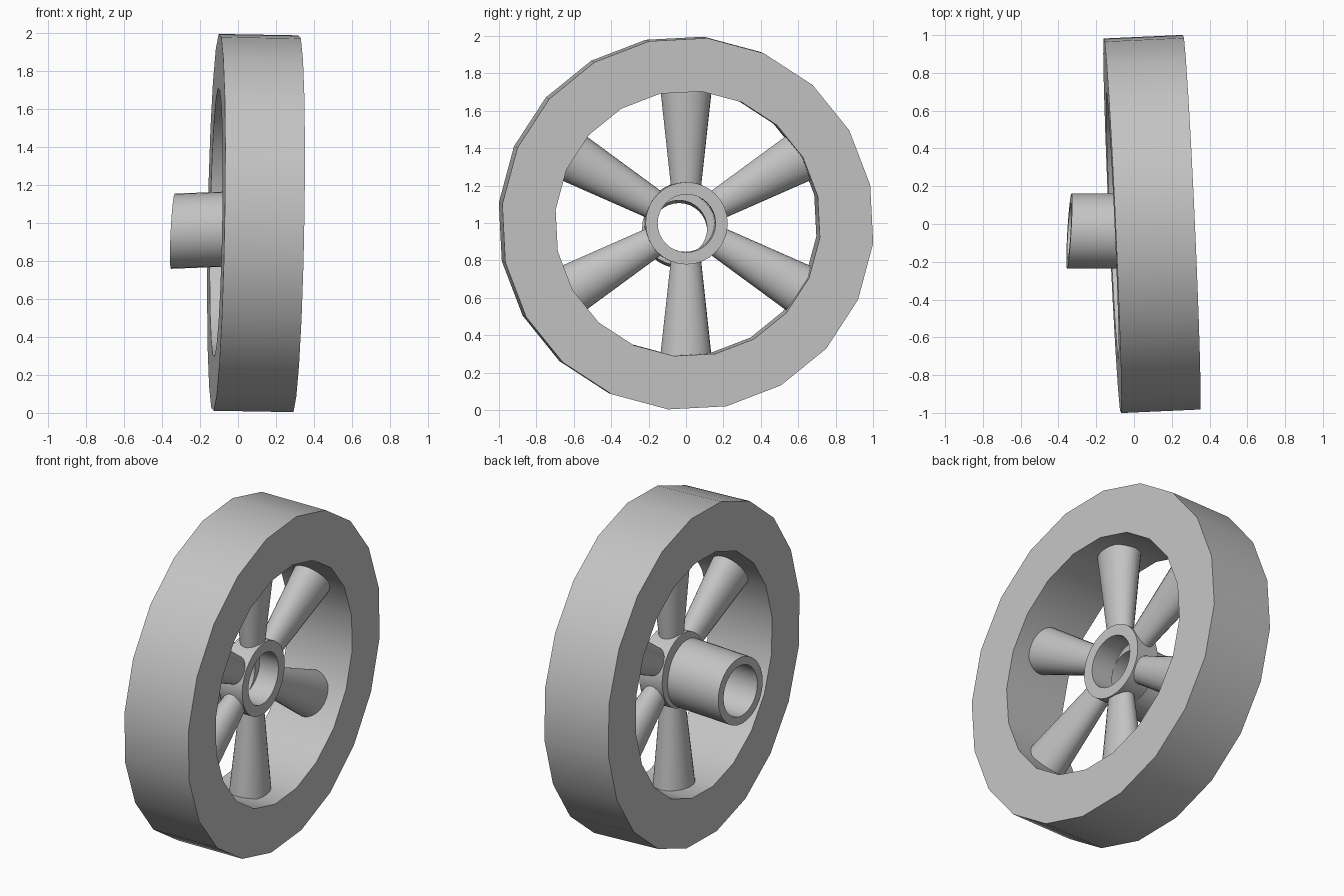
import bpy, bmesh, math
from mathutils import Matrix, Vector

cube = bpy.data.objects.get("Cube")
if cube:
    bpy.data.objects.remove(cube)

grey = bpy.data.materials.new("plain grey")
grey.use_nodes = True
COLOUR = (0.55, 0.55, 0.55, 1)
grey.diffuse_color = COLOUR
grey.node_tree.nodes["Principled BSDF"].inputs["Base Color"].default_value = COLOUR

# The wheel turns about local x and leans slightly
wheel = (Matrix.Translation((0.095, 0, 1))
         @ Matrix.Rotation(0.045, 4, 'Z') @ Matrix.Rotation(0.0175, 4, 'Y'))


def finish(name, bm, matrix):
    bmesh.ops.transform(bm, matrix=matrix, verts=bm.verts)
    bmesh.ops.recalc_face_normals(bm, faces=bm.faces)
    mesh = bpy.data.meshes.new(name)
    bm.to_mesh(mesh)
    bm.free()
    mesh.materials.append(grey)
    obj = bpy.data.objects.new(name, mesh)
    bpy.context.collection.objects.link(obj)
    bpy.ops.object.select_all(action='DESELECT')
    obj.select_set(True)
    bpy.context.view_layer.objects.active = obj
    bpy.ops.object.shade_smooth_by_angle(angle=math.radians(35))


def tube(name, outer, inner, x0, x1, sides, matrix, phase=0):
    """Hollow cylinder along x, as a rectangular profile swept around."""
    bm = bmesh.new()
    rings = []
    for x, r in ((x0, outer), (x1, outer), (x1, inner), (x0, inner)):
        angles = [phase + math.tau * i / sides for i in range(sides)]
        rings.append([bm.verts.new((x, r * math.cos(a), r * math.sin(a))) for a in angles])
    for k in range(4):
        a, b = rings[k], rings[(k + 1) % 4]
        for i in range(sides):
            j = (i + 1) % sides
            bm.faces.new((a[i], a[j], b[j], b[i]))
    finish(name, bm, matrix)


# Rim and hub
tube("rim", 0.998, 0.711, -0.21, 0.21, 20, wheel, math.radians(12))
tube("hub", 0.22, 0.155, -0.075, 0.075, 32, wheel)

# Flared spokes, wider around the wheel than along its axle
for i in range(6):
    bm = bmesh.new()
    bmesh.ops.create_cone(bm, cap_ends=True, segments=24, radius1=0.08,
                          radius2=0.137, depth=0.52)
    place = (wheel @ Matrix.Rotation(math.tau * i / 6, 4, 'X')
             @ Matrix.Translation((0, 0, 0.45)) @ Matrix.Diagonal((0.8, 1, 1, 1)))
    finish(f"spoke_{i + 1}", bm, place)

# Axle sleeve, slightly skewed to the wheel
skew = Matrix((Vector((1, 0.06, 0.05, -0.343)),
               Vector((0, 1, 0, -0.037)),
               Vector((0.04, 0, 1, 0.957)),
               Vector((0, 0, 0, 1))))
tube("axle_sleeve", 0.198, 0.15, 0, 0.37, 32, skew)
